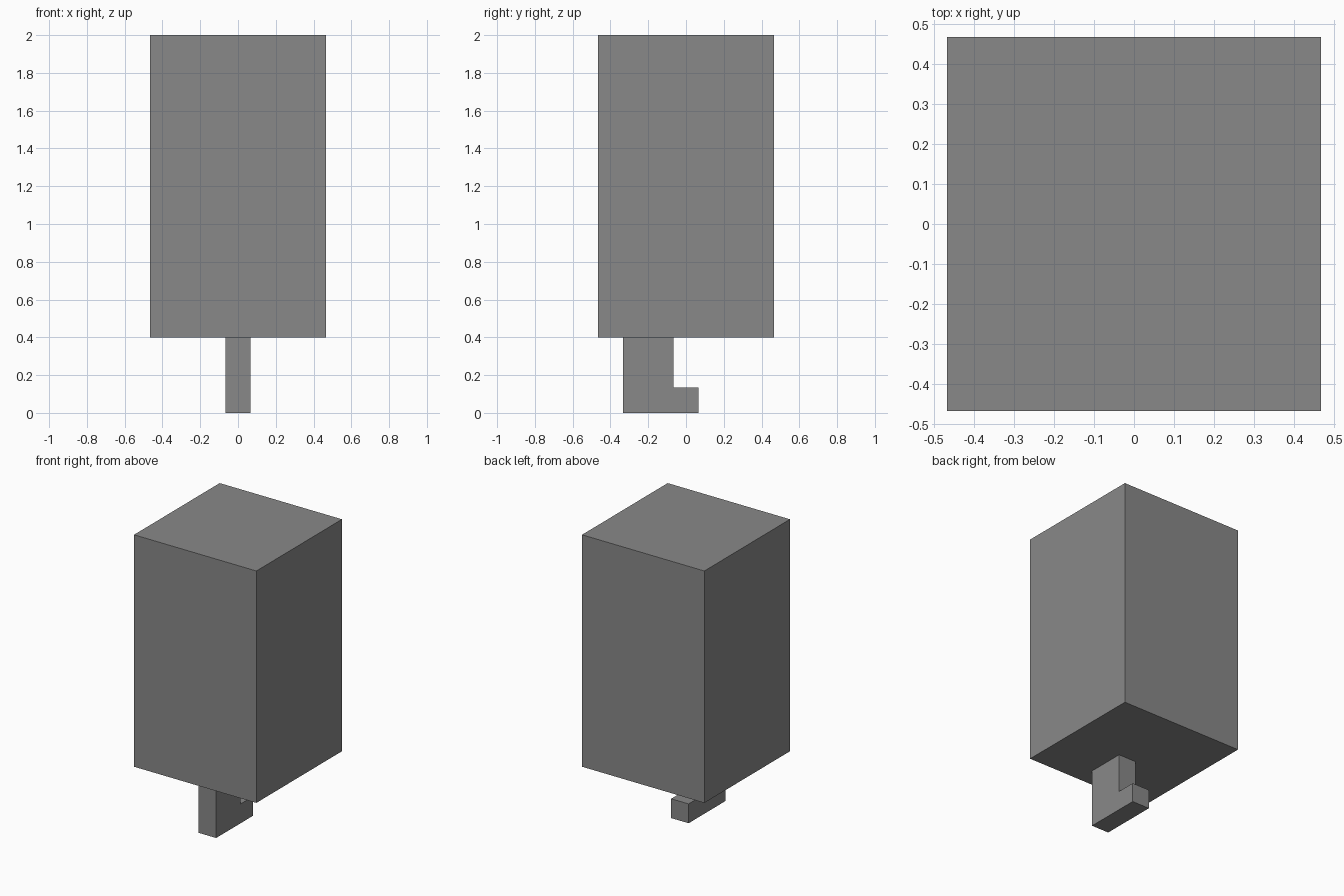
import bpy
import bmesh

cube = bpy.data.objects.get("Cube")
if cube:
    bpy.data.objects.remove(cube, do_unlink=True)

U = 2 / 15  # modelling unit: the model is 15 units tall

grey = bpy.data.materials.new("plain grey")
grey.use_nodes = True
colour = (0.25, 0.25, 0.25, 1)
grey.diffuse_color = colour
grey.node_tree.nodes["Principled BSDF"].inputs["Base Color"].default_value = colour


def extrude_profile(name, profile, width):
    """Extrude a side profile of (y, z) points across x, centred on x = 0."""
    bm = bmesh.new()
    face = bm.faces.new([bm.verts.new((-width / 2 * U, y * U, z * U)) for y, z in profile])
    side = bmesh.ops.extrude_face_region(bm, geom=[face])["geom"]
    moved = [v for v in side if isinstance(v, bmesh.types.BMVert)]
    bmesh.ops.translate(bm, verts=moved, vec=(width * U, 0, 0))
    bmesh.ops.recalc_face_normals(bm, faces=bm.faces)
    mesh = bpy.data.meshes.new(name)
    bm.to_mesh(mesh)
    bm.free()
    mesh.materials.append(grey)
    obj = bpy.data.objects.new(name, mesh)
    bpy.context.collection.objects.link(obj)
    return obj


# Large block
extrude_profile("main_block", [(-3.5, 3), (3.5, 3), (3.5, 15), (-3.5, 15)], 7)

# L-shaped stem below, with its toe towards the back
extrude_profile("hooked_stem",
                [(-2.5, 0), (0.5, 0), (0.5, 1), (-0.5, 1), (-0.5, 3), (-2.5, 3)], 1)
